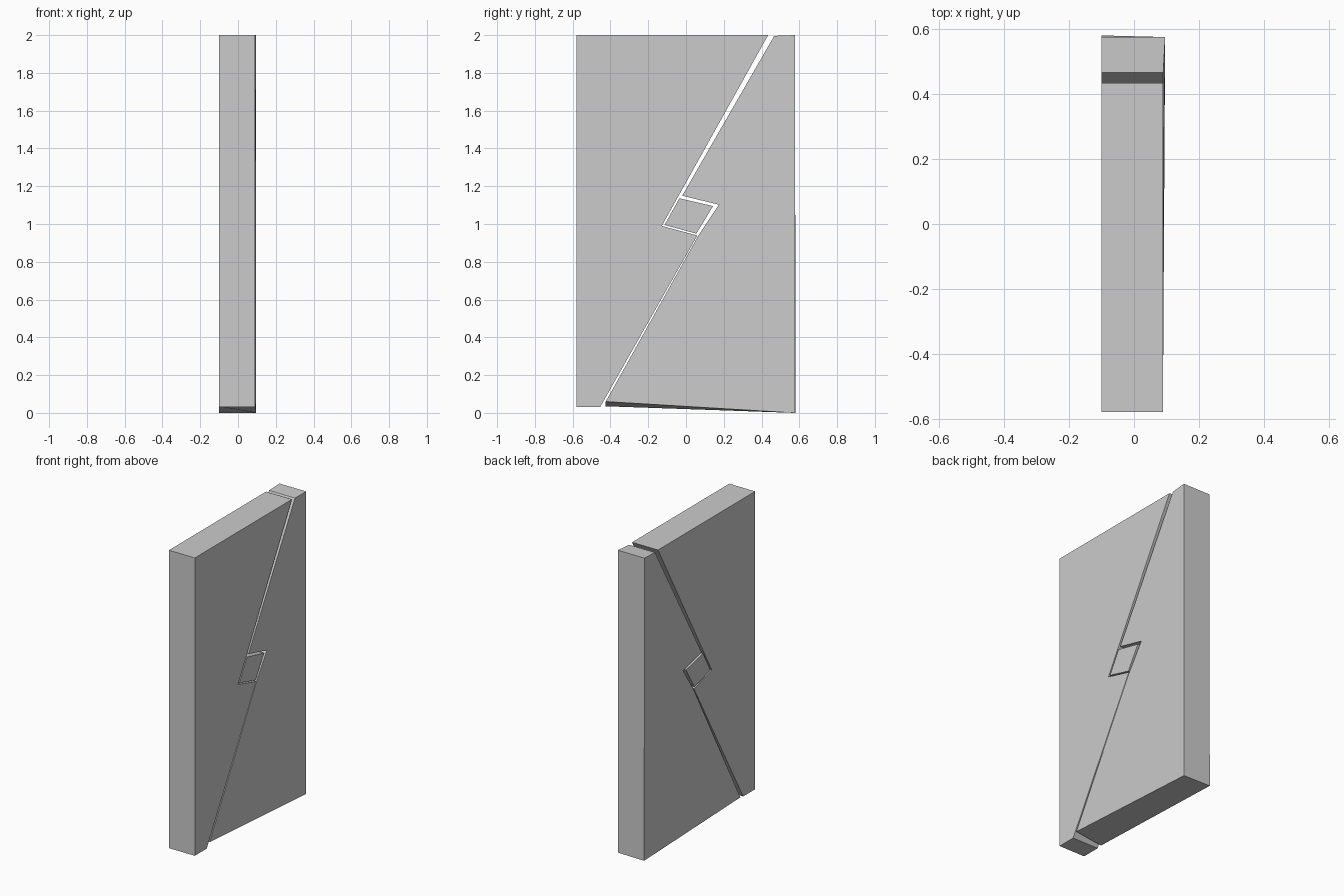
import bpy, bmesh

if "Cube" in bpy.data.objects:
    bpy.data.objects.remove(bpy.data.objects["Cube"])


def slab(name, profile, x0=-0.1, x1=0.09, adjust=None):
    """Extrude a (y, z) outline along x, optionally nudging its vertices."""
    bm = bmesh.new()
    face = bm.faces.new([bm.verts.new((x0, y, z)) for y, z in profile])
    ext = bmesh.ops.extrude_face_region(bm, geom=[face])
    for v in ext["geom"]:
        if isinstance(v, bmesh.types.BMVert):
            v.co.x = x1
    if adjust:
        for v in bm.verts:
            adjust(v.co)
    bmesh.ops.recalc_face_normals(bm, faces=bm.faces)
    mesh = bpy.data.meshes.new(name)
    bm.to_mesh(mesh)
    bm.free()
    obj = bpy.data.objects.new(name, mesh)
    bpy.context.collection.objects.link(obj)
    return obj


# Left door leaf with a notched diagonal edge
slab("left_door_leaf", [(-0.58, 2.0), (0.435, 2.0), (-0.128, 0.99),
                        (0.06, 0.939), (-0.455, 0.03), (-0.58, 0.03)])


# Right door leaf: slightly warped, with a sloping underside
def warp(co):
    if co.z < 0.1 and co.y < 0 and co.x < 0:
        co.z -= 0.025
    if co.x > 0 and co.y > 0.5:
        co.x += 0.006
    if co.x < 0 and co.y > 0.5 and co.z < 0.1:
        co.y += 0.005


slab("right_door_leaf", [(0.467, 1.996), (-0.02, 1.15), (0.174, 1.102),
                         (0.066, 0.94), (-0.425, 0.06), (0.576, 0.0),
                         (0.576, 2.0)], adjust=warp)

# Central lock block set between the leaves
slab("lock_block", [(-0.035, 1.136), (0.143, 1.095),
                    (0.055, 0.949), (-0.114, 0.995)])
